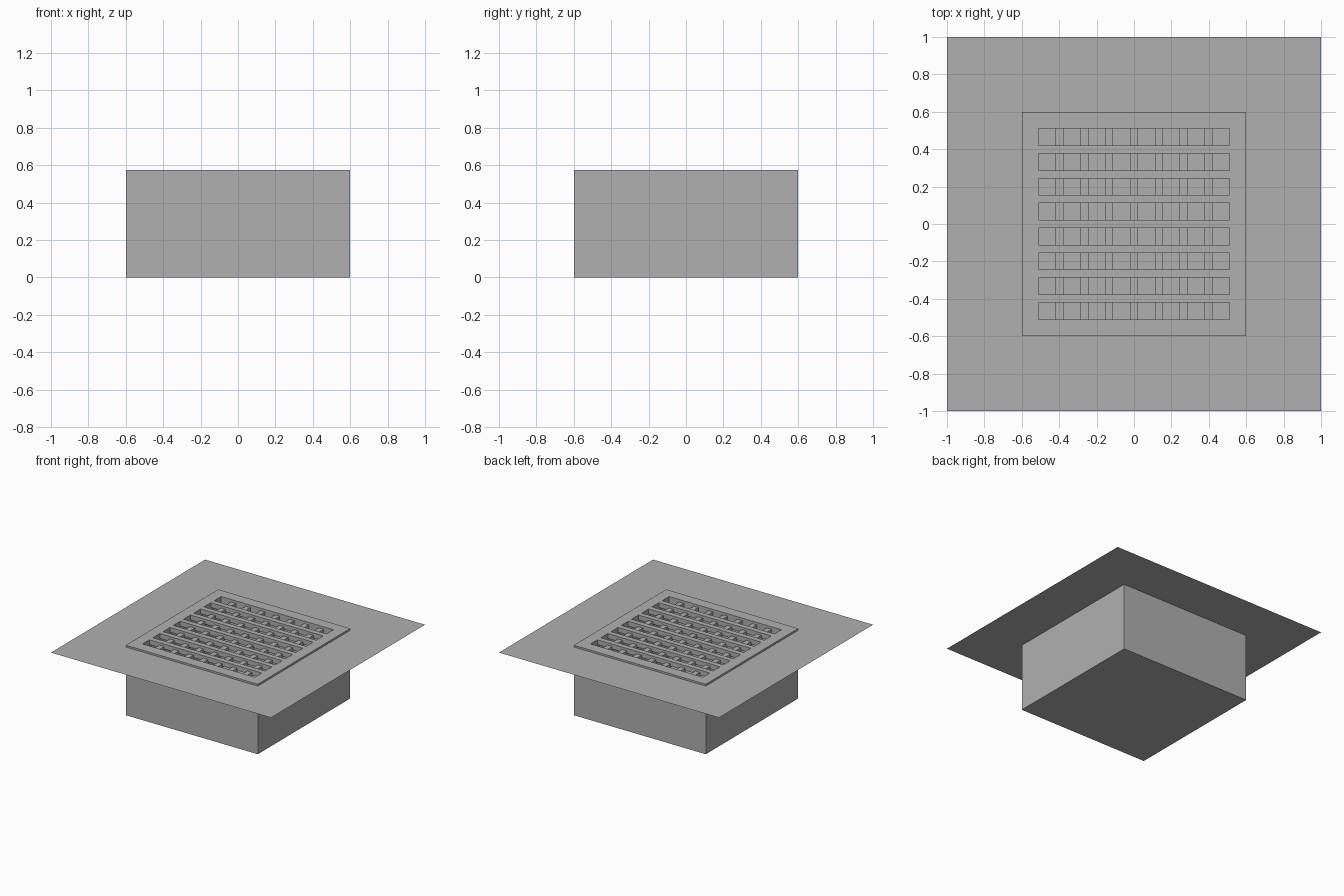
import bpy, bmesh

if "Cube" in bpy.data.objects:
    bpy.data.objects.remove(bpy.data.objects["Cube"])

HALF = 0.6        # outer half width of the pit
OPEN = 0.51       # half width of the opening
TOP = 0.575       # top of the rim
PLANE_Z = 0.56    # ground sheet height
HOLE, COUNT = 0.09, 8
BAR = (2 * OPEN - COUNT * HOLE) / (COUNT - 1)

grey = bpy.data.materials.new("mid_grey")
grey.diffuse_color = (0.435, 0.435, 0.435, 1)
grey.use_nodes = True
grey.node_tree.nodes["Principled BSDF"].inputs["Base Color"].default_value = grey.diffuse_color


def add_object(name, bm):
    mesh = bpy.data.meshes.new(name)
    bm.to_mesh(mesh)
    bm.free()
    mesh.materials.append(grey)
    obj = bpy.data.objects.new(name, mesh)
    bpy.context.collection.objects.link(obj)
    return obj


def add_box(bm, centre, size):
    verts = bmesh.ops.create_cube(bm, size=1)["verts"]
    for v in verts:
        v.co = [c + a * s for c, a, s in zip(centre, v.co, size)]


# Hollow pit: box whose top is inset to a rim and pushed down to the floor
bm = bmesh.new()
add_box(bm, (0, 0, TOP / 2), (2 * HALF, 2 * HALF, TOP))
top = max(bm.faces, key=lambda f: f.calc_center_median().z)
bmesh.ops.inset_region(bm, faces=[top], thickness=HALF - OPEN, use_even_offset=True)
lid = bmesh.ops.extrude_discrete_faces(bm, faces=[top])["faces"][0]
bmesh.ops.translate(bm, verts=lid.verts, vec=(0, 0, 0.05 - TOP))
bmesh.ops.recalc_face_normals(bm, faces=bm.faces)
add_object("drain_pit", bm)

# Thin ground sheet around the pit, with a square hole
bm = bmesh.new()
bmesh.ops.create_grid(bm, x_segments=1, y_segments=1, size=1)
bm.faces.ensure_lookup_table()
centre = bm.faces[0]
bmesh.ops.inset_region(bm, faces=[centre], thickness=1 - HALF,
                       use_boundary=True, use_even_offset=True)
bmesh.ops.delete(bm, geom=[centre], context="FACES")
bmesh.ops.translate(bm, verts=bm.verts, vec=(0, 0, PLANE_Z))
add_object("ground_sheet", bm)


# Grate: upper bars along x, lower cross bars along y
def add_bars(name, along_x, z_low, z_high):
    bm = bmesh.new()
    for i in range(COUNT - 1):
        p = (i - (COUNT - 2) / 2) * (HOLE + BAR)
        z, h = (z_low + z_high) / 2, z_high - z_low
        if along_x:
            add_box(bm, (0, p, z), (2 * OPEN, BAR, h))
        else:
            add_box(bm, (p, 0, z), (BAR, 2 * OPEN, h))
    add_object(name, bm)


add_bars("grate_bars", True, 0.535, TOP)
add_bars("grate_cross_bars", False, 0.525, 0.555)
